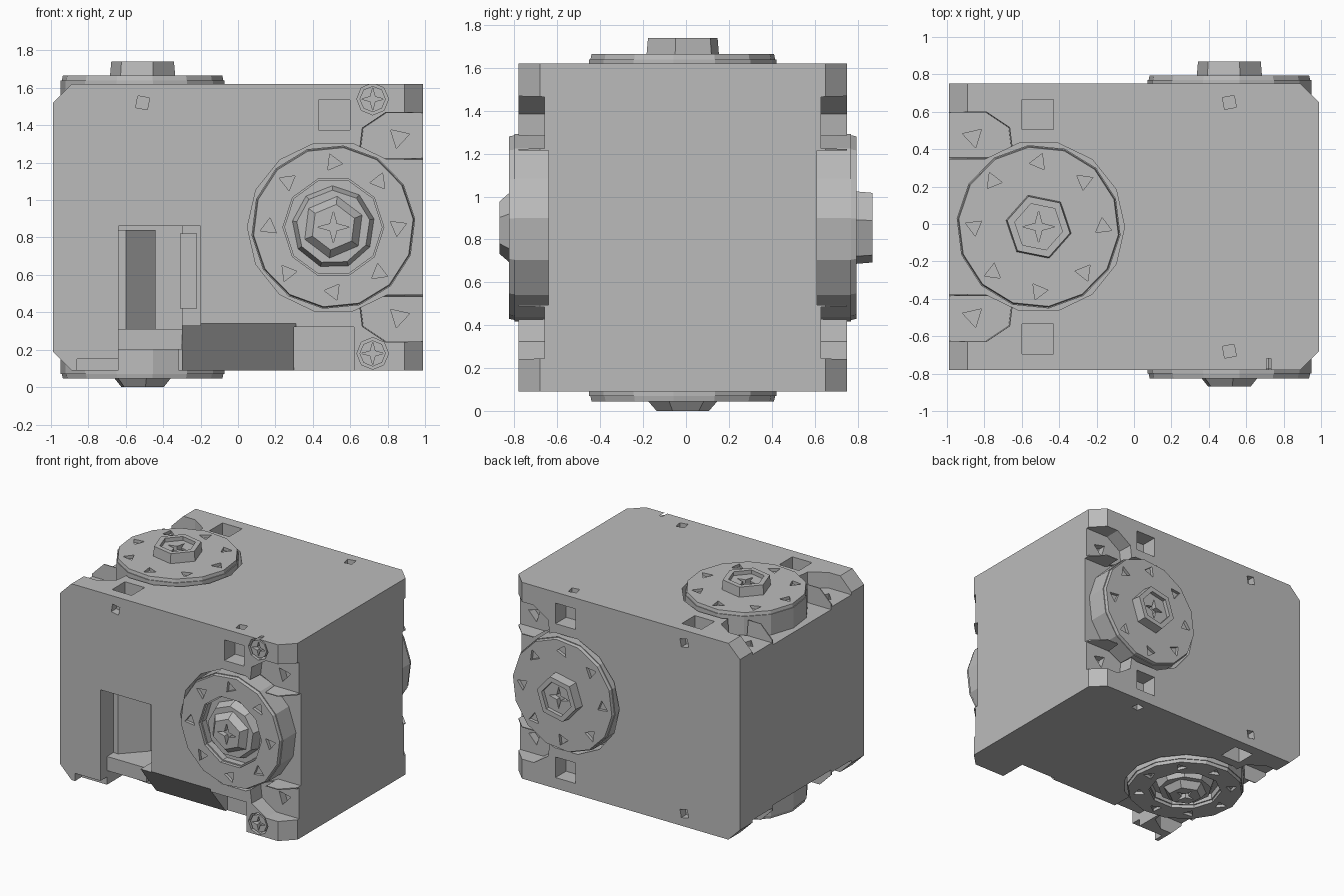
import bpy, bmesh
from math import sin, cos, pi
from mathutils import Matrix, Vector

cube = bpy.data.objects.get("Cube")
if cube:
    bpy.data.objects.remove(cube, do_unlink=True)

GREY = (0.5, 0.5, 0.5, 1)
grey = bpy.data.materials.new("plastic grey")
grey.use_nodes = True
grey.diffuse_color = GREY
grey.node_tree.nodes["Principled BSDF"].inputs["Base Color"].default_value = GREY


def ngon(r, n, u=0, v=0, rot=0.0):
    return [(u + r * cos(rot + 2 * pi * i / n), v + r * sin(rot + 2 * pi * i / n)) for i in range(n)]


def rect(u0, u1, v0, v1):
    return [(u0, v0), (u1, v0), (u1, v1), (u0, v1)]


def star(r):
    return [((r if i % 2 == 0 else r * 0.3) * cos(pi * i / 4),
             (r if i % 2 == 0 else r * 0.3) * sin(pi * i / 4)) for i in range(8)]


def shift(pts, u, v):
    return [(a + u, b + v) for a, b in pts]


def prism(name, frame, pts, n0, n1, taper=1.0):
    """Extrude a flat outline from height n0 to n1 in a face frame, scaling its far end."""
    cu = sum(p[0] for p in pts) / len(pts)
    cv = sum(p[1] for p in pts) / len(pts)
    bm = bmesh.new()
    low = [bm.verts.new(frame @ Vector((u, v, n0))) for u, v in pts]
    top = [bm.verts.new(frame @ Vector((cu + (u - cu) * taper, cv + (v - cv) * taper, n1))) for u, v in pts]
    bm.faces.new(low[::-1])
    bm.faces.new(top)
    for i in range(len(pts)):
        j = (i + 1) % len(pts)
        bm.faces.new((low[i], low[j], top[j], top[i]))
    bmesh.ops.recalc_face_normals(bm, faces=bm.faces)
    return finish(name, bm)


def finish(name, bm):
    mesh = bpy.data.meshes.new(name)
    bm.to_mesh(mesh)
    bm.free()
    mesh.materials.append(grey)
    obj = bpy.data.objects.new(name, mesh)
    bpy.context.collection.objects.link(obj)
    return obj


def cut(target, frame, pts, n0, n1, taper=1.0):
    """Remove a prism from the target and discard the cutter."""
    cutter = prism("cutter", frame, pts, n0, n1, taper)
    cutter.hide_render = True
    mod = target.modifiers.new("cut", 'BOOLEAN')
    mod.operation = 'DIFFERENCE'
    mod.solver = 'EXACT'
    mod.object = cutter
    bpy.context.view_layer.objects.active = target
    bpy.ops.object.modifier_apply(modifier=mod.name)
    bpy.data.objects.remove(cutter, do_unlink=True)


def face_frame(origin, u, v, n):
    m = Matrix((u, v, n)).transposed().to_4x4()
    m.translation = origin
    return m


# Each horn face: u runs to the nearby body edge, n points outward
X, Y, Z = Vector((1, 0, 0)), Vector((0, 1, 0)), Vector((0, 0, 1))
FRAMES = {
    "front": face_frame((0.51, -0.78, 0.855), X, Z, -Y),
    "back": face_frame((0.51, 0.75, 0.855), X, Z, Y),
    "top": face_frame((-0.51, -0.015, 1.62), -X, Y, Z),
    "bottom": face_frame((-0.51, -0.015, 0.09), -X, Y, -Z),
}
WORLD = Matrix.Identity(4)
SIDE = face_frame((0, 0, 0), Y, Z, X)

# Body block with chamfered corners beside the horns
bm = bmesh.new()
bmesh.ops.create_cube(bm, size=1, matrix=Matrix.Translation((0, -0.015, 0.855)) @ Matrix.Diagonal((1.98, 1.53, 1.53, 1)))
edges = []
for e in bm.edges:
    d = (e.verts[0].co - e.verts[1].co).normalized()
    x = (e.verts[0].co.x + e.verts[1].co.x) / 2
    if (abs(d.z) > 0.9 and x > 0.9) or (abs(d.y) > 0.9 and x < -0.9):
        edges.append(e)
bmesh.ops.bevel(bm, geom=edges, offset=0.1, segments=1, affect='EDGES')
body = finish("body", bm)

# Horn recesses, screw pads and square pockets on the four horn faces
for side, f in FRAMES.items():
    cut(body, f, ngon(0.46, 14), -0.14, 0.1)
    cut(body, f, rect(0.2, 0.6, -0.36, 0.36), -0.14, 0.1)
    for s in (-1, 1):
        pad = [(0.14, 0.37), (0.6, 0.37), (0.6, 0.61), (0.28, 0.61), (0.16, 0.53)]
        cut(body, f, [(u, s * v) for u, v in pad], -0.12, 0.1, 1.05)
        cut(body, f, ngon(0.06, 3, 0.35, s * 0.48, 0.3), -0.18, 0.0)
        lower_front = side == "front" and s < 0
        if not lower_front:
            cut(body, f, rect(-0.08, 0.09, s * 0.6 - 0.08, s * 0.6 + 0.08), -0.13, 0.1)
            cut(body, f, ngon(0.045, 4, -1.02, s * 0.665, 0.6), -0.06, 0.1)

# Cable opening, sloped lower edge and corner notch in the front
cut(body, WORLD, rect(-0.64, -0.3, -0.9, -0.42), -0.1, 0.86)
cut(body, WORLD, rect(-0.31, -0.2, -0.9, -0.6), 0.33, 0.86)
cut(body, SIDE, [(-0.9, 0.48), (-0.78, 0.34), (-0.58, 0.09), (-0.58, -0.1), (-0.9, -0.1)], -0.31, 0.31)
cut(body, WORLD, rect(0.3, 0.62, -0.9, -0.56), -0.1, 0.32)
cut(body, WORLD, rect(-0.86, -0.63, -0.9, -0.7), -0.1, 0.15)

# Connector and board inside the cable opening
prism("connector", WORLD, rect(-0.64, -0.3, -0.7, -0.42), 0.2, 0.31)
prism("circuit_board", WORLD, [(-0.64, -0.42), (-0.64, -0.62), (-0.6, -0.62), (-0.44, -0.45), (-0.44, -0.42)], 0.3, 0.84)
prism("socket", WORLD, rect(-0.31, -0.22, -0.64, -0.57), 0.42, 0.82)

# Case screws with star recesses
for name, v in (("upper", 0.685), ("lower", -0.675)):
    f = FRAMES["front"]
    cut(body, f, ngon(0.085, 8, 0.21, v), -0.06, 0.1)
    screw = prism(name + "_case_screw", f, ngon(0.07, 8, 0.21, v), -0.1, -0.005)
    cut(screw, f, shift(star(0.06), 0.21, v), -0.04, 0.1)

# Horn discs with bolt holes and hubs
for side, f in FRAMES.items():
    horn = prism(side + "_horn", f, ngon(0.44, 14, rot=0.1), -0.16, 0.02)
    rim = prism(side + "_horn_plate", f, ngon(0.435, 14, rot=0.1), 0.015, 0.045, 0.985)
    for i in range(8):
        a = i * pi / 4
        cut(rim, f, ngon(0.05, 3, 0.345 * cos(a), 0.345 * sin(a), a + 0.4), 0.021, 0.1)
    if side in ("front", "bottom"):
        # Domed hub sitting in a ring groove
        cut(rim, f, ngon(0.27, 10), -0.1, 0.1)
        cut(horn, f, ngon(0.26, 10), -0.03, 0.1)
        hub = prism(side + "_hub", f, ngon(0.225, 9, rot=0.2), -0.04, 0.04, 0.88)
        cap = prism(side + "_hub_cap", f, ngon(0.175, 6, rot=0.4), 0.03, 0.09, 0.7)
        height = 0.09
    else:
        # Tall bolt hub
        cap = prism(side + "_hub", f, ngon(0.18, 6, rot=0.2), 0.02, 0.12, 0.95)
        cut(cap, f, ngon(0.13, 6, rot=0.2), 0.09, 0.2)
        height = 0.09
    cut(cap, f, star(0.085), height - 0.04, 0.2)
